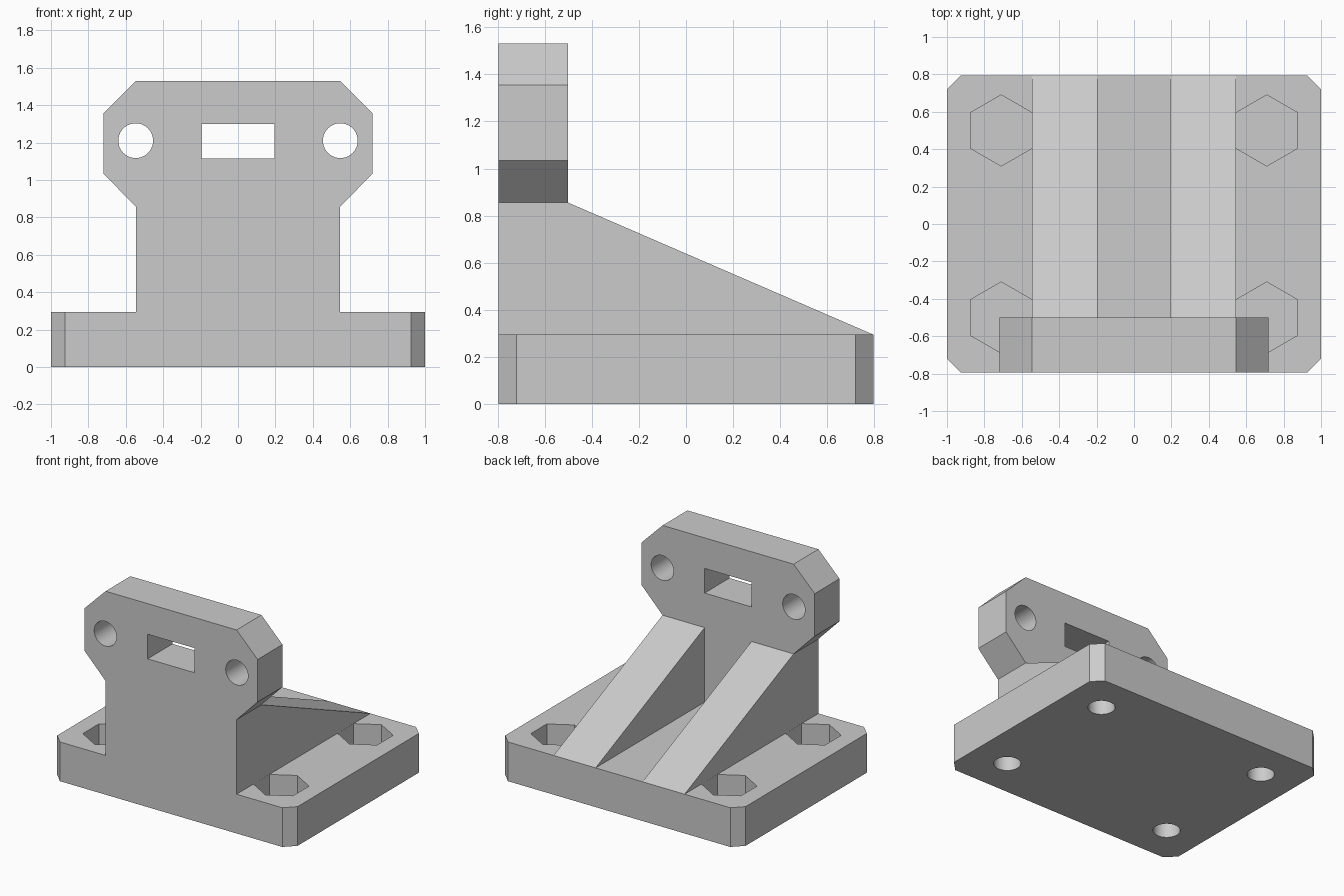
import bpy
import bmesh
from math import cos, sin, tau
from mathutils import Vector

old = bpy.data.objects.get("Cube")
if old:
    bpy.data.objects.remove(old, do_unlink=True)

grey = bpy.data.materials.new("plain grey")
grey.use_nodes = True
grey.diffuse_color = (0.6, 0.6, 0.6, 1)
grey.node_tree.nodes["Principled BSDF"].inputs["Base Color"].default_value = (0.6, 0.6, 0.6, 1)

# Main dimensions
HALF_X, HALF_Y, CORNER = 1.0, 0.795, 0.075
BASE_TOP, BODY_X, WALL_BACK = 0.295, 0.545, -0.5
RIB_TOP, SLOT_X = 0.855, 0.195
HOLE_R, NUT_R = 0.093, 0.19
NUT_FLOOR, HOLE_END = 0.131, 0.115
BOLT_X, BOLT_Y = 0.71, 0.5
# Maps a flat profile point (u, v) and a depth w into space
AXES = {
    "x": lambda u, v, w: (w, u, v),
    "y": lambda u, v, w: (u, w, v),
    "z": lambda u, v, w: (u, v, w),
}


def prism(name, profile, axis, start, end):
    """Extrude a closed profile along an axis."""
    place = AXES[axis]
    bm = bmesh.new()
    face = bm.faces.new([bm.verts.new(place(u, v, start)) for u, v in profile])
    grown = bmesh.ops.extrude_face_region(bm, geom=[face])["geom"]
    shift = Vector(place(0, 0, end - start))
    bmesh.ops.translate(bm, verts=[g for g in grown if isinstance(g, bmesh.types.BMVert)], vec=shift)
    bmesh.ops.recalc_face_normals(bm, faces=bm.faces)
    mesh = bpy.data.meshes.new(name)
    bm.to_mesh(mesh)
    bm.free()
    mesh.materials.append(grey)
    obj = bpy.data.objects.new(name, mesh)
    bpy.context.collection.objects.link(obj)
    return obj


def ring(u, v, radius, sides, turn=0.0):
    return [(u + radius * cos(tau * (i + turn) / sides),
             v + radius * sin(tau * (i + turn) / sides)) for i in range(sides)]


def activate(obj):
    bpy.ops.object.select_all(action="DESELECT")
    obj.select_set(True)
    bpy.context.view_layer.objects.active = obj


def cut(obj, cutter):
    """Subtract the cutter, then discard it."""
    cutter.hide_render = True
    activate(obj)
    mod = obj.modifiers.new("cut", "BOOLEAN")
    mod.operation, mod.solver, mod.object = "DIFFERENCE", "EXACT", cutter
    bpy.ops.object.modifier_apply(modifier=mod.name)
    bpy.data.objects.remove(cutter, do_unlink=True)


# Base plate with clipped corners
outline = []
for sx, sy in ((1, 1), (-1, 1), (-1, -1), (1, -1)):
    pair = [(sx * HALF_X, sy * (HALF_Y - CORNER)), (sx * (HALF_X - CORNER), sy * HALF_Y)]
    outline += pair if sx * sy > 0 else pair[::-1]
base = prism("base_plate", outline, "z", 0, BASE_TOP)

# Hexagonal nut pockets above, blind bolt holes below
for x in (-BOLT_X, BOLT_X):
    for y in (-BOLT_Y, BOLT_Y):
        cut(base, prism("nut_cutter", ring(x, y, NUT_R, 6, 0.5), "z", NUT_FLOOR, BASE_TOP + 0.1))
        cut(base, prism("bolt_cutter", ring(x, y, HOLE_R, 40), "z", -0.1, HOLE_END))

# Upright wall with the wider eight-sided head
side = [(BODY_X, BASE_TOP), (BODY_X, RIB_TOP), (0.72, 1.035), (0.72, 1.355), (BODY_X, 1.53)]
wall = prism("upright_wall", side + [(-x, z) for x, z in reversed(side)], "y", -HALF_Y, WALL_BACK)

# Two round holes and a rectangular slot through the head
for x in (-0.547, 0.547):
    cut(wall, prism("hole_cutter", ring(x, 1.21, HOLE_R, 40), "y", -1, 0))
slot = [(-SLOT_X, 1.115), (SLOT_X, 1.115), (SLOT_X, 1.3), (-SLOT_X, 1.3)]
cut(wall, prism("slot_cutter", slot, "y", -1, 0))

# Sloping support ribs
slope = [(WALL_BACK, BASE_TOP), (HALF_Y, BASE_TOP), (WALL_BACK, RIB_TOP)]
ribs = [prism(name, slope, "x", s * SLOT_X, s * BODY_X)
        for name, s in (("left_rib", 1), ("right_rib", -1))]

for part in [base, wall] + ribs:
    activate(part)
    bpy.ops.object.shade_smooth_by_angle()
